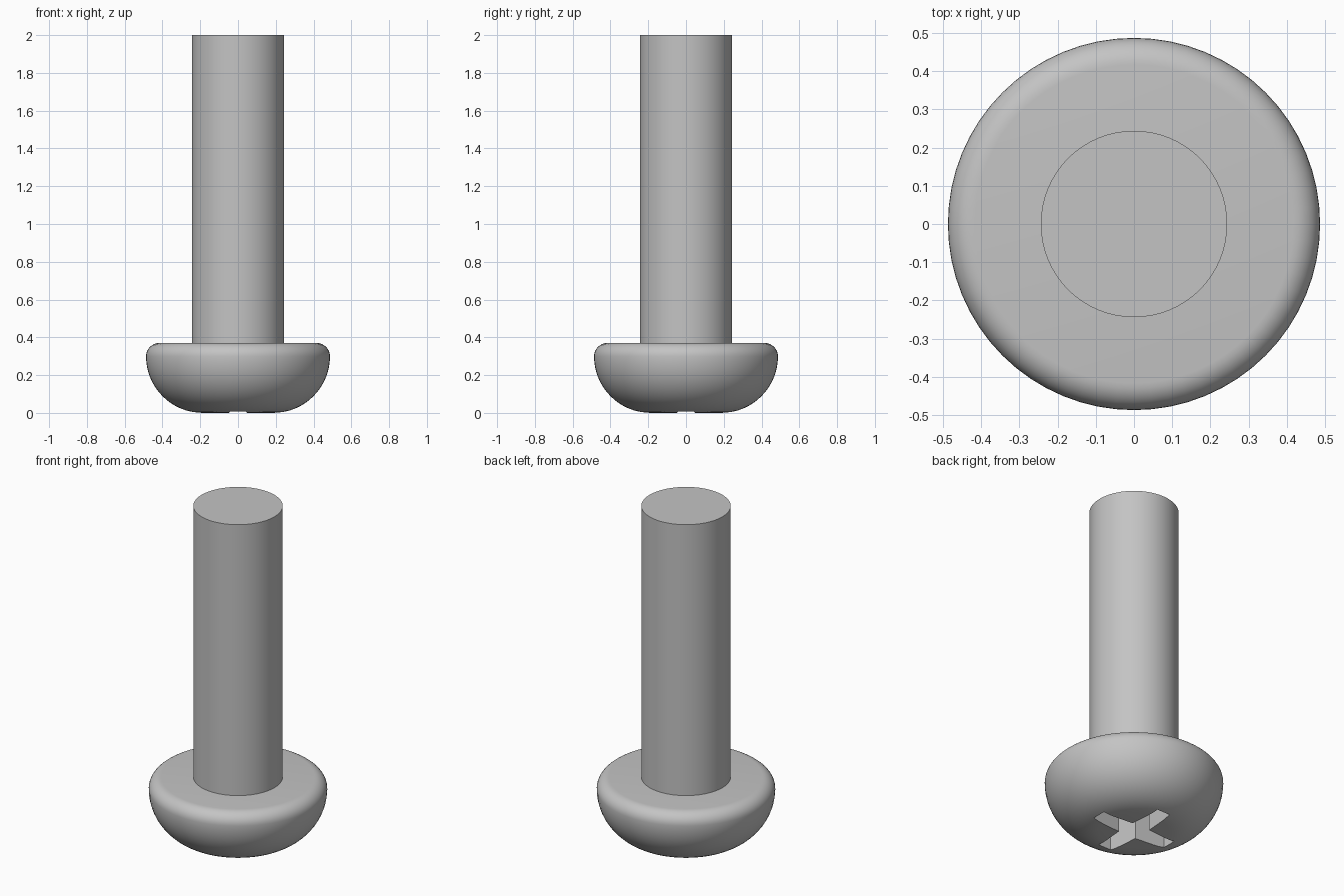
import bpy
import bmesh
from math import sin, cos, pi, radians
from mathutils import Matrix, Vector

SEGMENTS = 64
HEAD_R, HEAD_TOP = 0.487, 0.37
DOME, LIP = 0.30, 0.07          # lower and upper edge radii of the head
SHANK_R, TOP = 0.244, 2.0
ARM, TIP, ROOT, DEPTH = 0.25, 0.043, 0.059, 0.18   # cross recess

cube = bpy.data.objects.get("Cube")
if cube:
    bpy.data.objects.remove(cube, do_unlink=True)

steel = bpy.data.materials.new("grey steel")
steel.use_nodes = True
GREY = (0.55, 0.55, 0.55, 1)
steel.diffuse_color = GREY
steel.node_tree.nodes["Principled BSDF"].inputs["Base Color"].default_value = GREY


def add_object(name, bm):
    bmesh.ops.recalc_face_normals(bm, faces=bm.faces)
    mesh = bpy.data.meshes.new(name)
    bm.to_mesh(mesh)
    bm.free()
    mesh.materials.append(steel)
    obj = bpy.data.objects.new(name, mesh)
    bpy.context.collection.objects.link(obj)
    return obj


def lathe(name, profile):
    """Closed solid with flat end caps from (radius, height) points."""
    bm = bmesh.new()
    rings = [[bm.verts.new((r * cos(2 * pi * i / SEGMENTS), r * sin(2 * pi * i / SEGMENTS), z))
              for i in range(SEGMENTS)] for r, z in profile]
    for low, high in zip(rings, rings[1:]):
        for i in range(SEGMENTS):
            j = (i + 1) % SEGMENTS
            bm.faces.new((low[i], low[j], high[j], high[i]))
    bm.faces.new(rings[0])
    bm.faces.new(rings[-1])
    return add_object(name, bm)


def arc(radius, start, end, steps):
    """Rounded edge of the head, tangent to its side."""
    angles = [radians(start + (end - start) * i / steps) for i in range(steps + 1)]
    return [(HEAD_R - radius + radius * cos(a), DOME + radius * sin(a)) for a in angles]


# Round head and straight shank
head = lathe("head", arc(DOME, -90, 0, 16) + arc(LIP, 0, 90, 8)[1:])
shank = lathe("shank", [(SHANK_R, HEAD_TOP - 0.01), (SHANK_R, TOP)])

# Cross-shaped cutter with tapering arms
bm = bmesh.new()
outline = []
for k in range(4):
    turn = Matrix.Rotation(k * pi / 2, 3, "Z")
    for x, y in ((ARM, -TIP), (ARM, TIP), (ROOT, ROOT)):
        outline.append(bm.verts.new(turn @ Vector((x, y, -0.1))))
base = bm.faces.new(outline)
lid = bmesh.ops.extrude_face_region(bm, geom=[base])
bmesh.ops.translate(bm, vec=(0, 0, 0.1 + DEPTH),
                    verts=[v for v in lid["geom"] if isinstance(v, bmesh.types.BMVert)])
cutter = add_object("recess_cutter", bm)
cutter.hide_render = True

# Cut the drive recess into the underside of the head
bpy.context.view_layer.objects.active = head
cut = head.modifiers.new("recess", "BOOLEAN")
cut.operation = "DIFFERENCE"
cut.solver = "EXACT"
cut.object = cutter
bpy.ops.object.modifier_apply(modifier=cut.name)
bpy.data.objects.remove(cutter, do_unlink=True)

# Smooth surfaces with crisp edges
for obj in bpy.context.selected_objects:
    obj.select_set(False)
for obj in (head, shank):
    obj.select_set(True)
    bpy.context.view_layer.objects.active = obj
bpy.ops.object.shade_smooth_by_angle(angle=radians(30))
